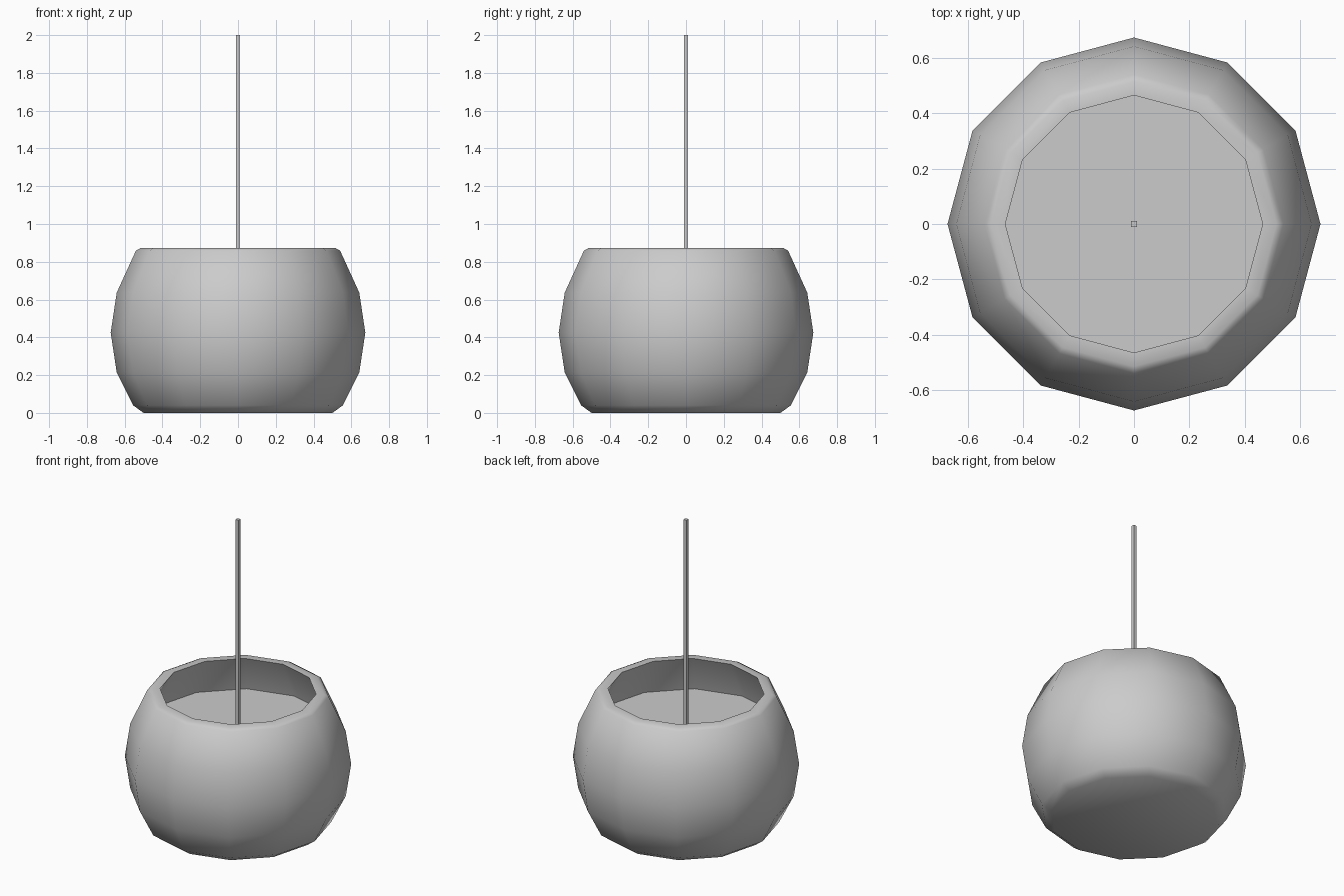
import bpy, bmesh
from math import cos, sin, pi, radians

if "Cube" in bpy.data.objects:
    bpy.data.objects.remove(bpy.data.objects["Cube"])

SIDES = 12


def finish(name, bm, angle=None):
    bmesh.ops.recalc_face_normals(bm, faces=bm.faces[:])
    mesh = bpy.data.meshes.new(name)
    bm.to_mesh(mesh)
    bm.free()
    ob = bpy.data.objects.new(name, mesh)
    bpy.context.collection.objects.link(ob)
    if angle:
        bpy.ops.object.select_all(action='DESELECT')
        ob.select_set(True)
        bpy.context.view_layer.objects.active = ob
        bpy.ops.object.shade_smooth_by_angle(angle=radians(angle))
    return ob


def ring(bm, r, z):
    return [bm.verts.new((r * cos(2 * pi * i / SIDES), r * sin(2 * pi * i / SIDES), z))
            for i in range(SIDES)]


# Round pot: outer wall, rolled rim, then inner wall down to the inside floor
profile = [(0.50, 0.0), (0.555, 0.04), (0.642, 0.213), (0.674, 0.425), (0.642, 0.637),
           (0.54, 0.86), (0.515, 0.873), (0.465, 0.873),
           (0.582, 0.625), (0.612, 0.425), (0.582, 0.225), (0.50, 0.06)]
bm = bmesh.new()
rings = [ring(bm, r, z) for r, z in profile]
for a, b in zip(rings, rings[1:]):
    for i in range(SIDES):
        j = (i + 1) % SIDES
        bm.faces.new((a[i], a[j], b[j], b[i]))
bm.faces.new(rings[0])
bm.faces.new(rings[-1])
finish("pot", bm, 60)

# Flat soil surface inside the pot
bm = bmesh.new()
bm.faces.new(ring(bm, 0.584, 0.62))
finish("soil", bm)

# Thin square stake standing in the soil
bm = bmesh.new()
bmesh.ops.create_cube(bm, size=1)
for v in bm.verts:
    v.co.x *= 0.022
    v.co.y *= 0.022
    v.co.z = 2.0 if v.co.z > 0 else 0.6
finish("stake", bm)
